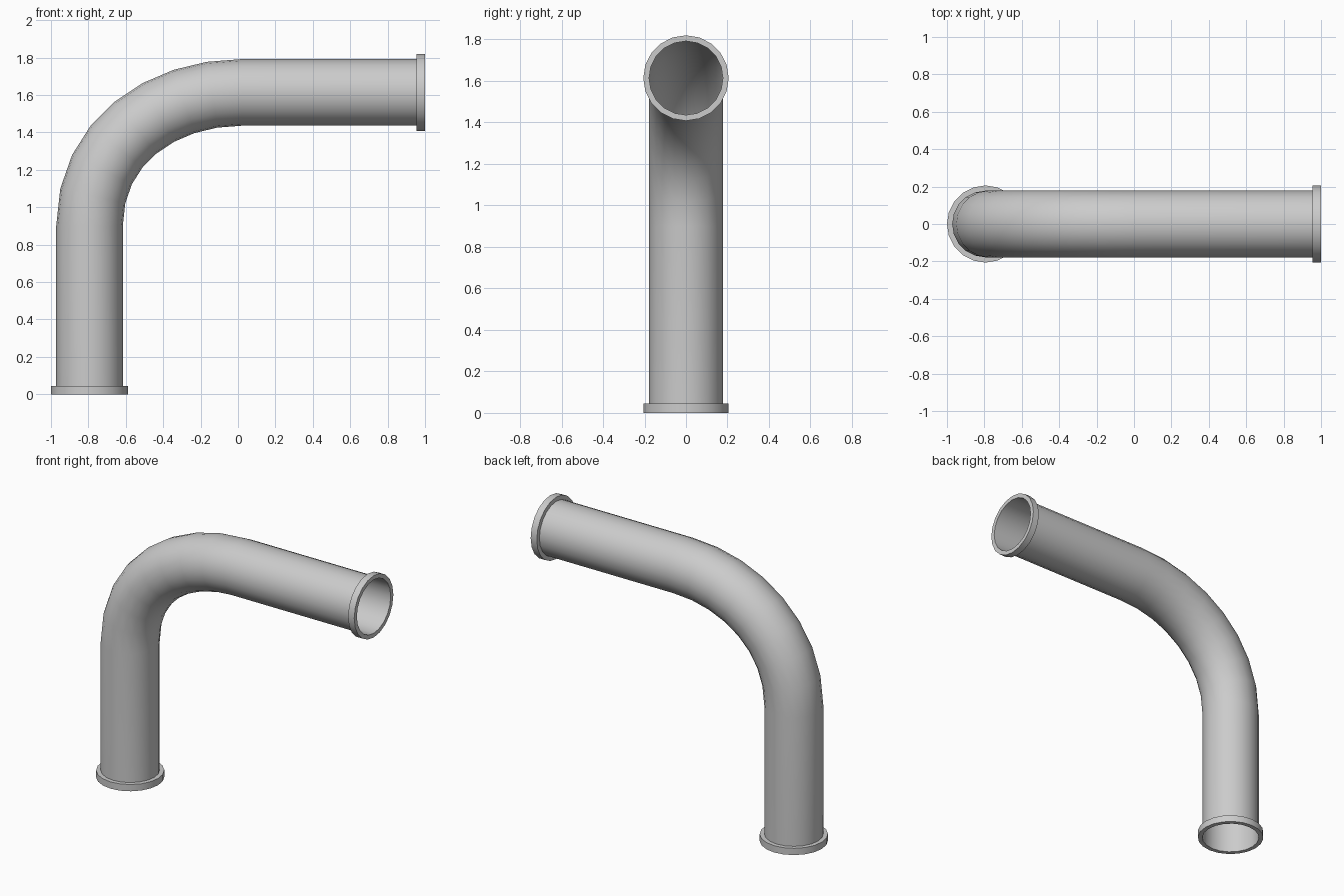
import bpy, math
from mathutils import Vector

if "Cube" in bpy.data.objects:
    bpy.data.objects.remove(bpy.data.objects["Cube"])

SIDES = 20
R_PIPE, R_FLANGE, T_FLANGE = 0.178, 0.206, 0.045
START = Vector((-0.794, 0, 0))
END = Vector((1.0, 0, 1.614))


def ring(center, tangent, radius):
    """Circle of points across a path lying in the XZ plane."""
    t = tangent.normalized()
    n = Vector((-t.z, 0, t.x))
    return [center + radius * (math.cos(a) * n + math.sin(a) * Vector((0, 1, 0)))
            for a in (2 * math.pi * i / SIDES for i in range(SIDES))]


def skin(name, rings):
    """Bridge successive rings into an open surface."""
    verts = [v for r in rings for v in r]
    faces = []
    for k in range(len(rings) - 1):
        for i in range(SIDES):
            j = (i + 1) % SIDES
            faces.append((k * SIDES + i, (k + 1) * SIDES + i,
                          (k + 1) * SIDES + j, k * SIDES + j))
    mesh = bpy.data.meshes.new(name)
    mesh.from_pydata(verts, [], faces)
    obj = bpy.data.objects.new(name, mesh)
    bpy.context.collection.objects.link(obj)
    bpy.context.view_layer.objects.active = obj
    obj.select_set(True)
    bpy.ops.object.shade_smooth_by_angle(angle=math.radians(35))
    obj.select_set(False)
    return obj


# bent pipe: two straight runs joined by an eight-step curved elbow
p0 = Vector((START.x, 0, 0.90))
p1 = p0 + Vector((0, 0, 0.45))
p3 = Vector((0.02, 0, END.z))
p2 = p3 - Vector((0.43, 0, 0))
rings = [ring(START, Vector((0, 0, 1)), R_PIPE)]
for s in range(9):
    t = s / 8
    u = 1 - t
    pos = u**3 * p0 + 3 * u*u*t * p1 + 3 * u*t*t * p2 + t**3 * p3
    tan = u*u * (p1 - p0) + 2 * u*t * (p2 - p1) + t*t * (p3 - p2)
    rings.append(ring(pos, tan, R_PIPE))
rings.append(ring(END, Vector((1, 0, 0)), R_PIPE))
skin("bent_pipe", rings)


# end flanges: collars around the pipe, the pipe itself lines the opening
def flange(name, base, axis):
    tip = base + axis * T_FLANGE
    skin(name, [ring(base, axis, R_PIPE), ring(base, axis, R_FLANGE),
                ring(tip, axis, R_FLANGE), ring(tip, axis, R_PIPE)])


flange("bottom_flange", START, Vector((0, 0, 1)))
flange("outlet_flange", END - Vector((T_FLANGE, 0, 0)), Vector((1, 0, 0)))
